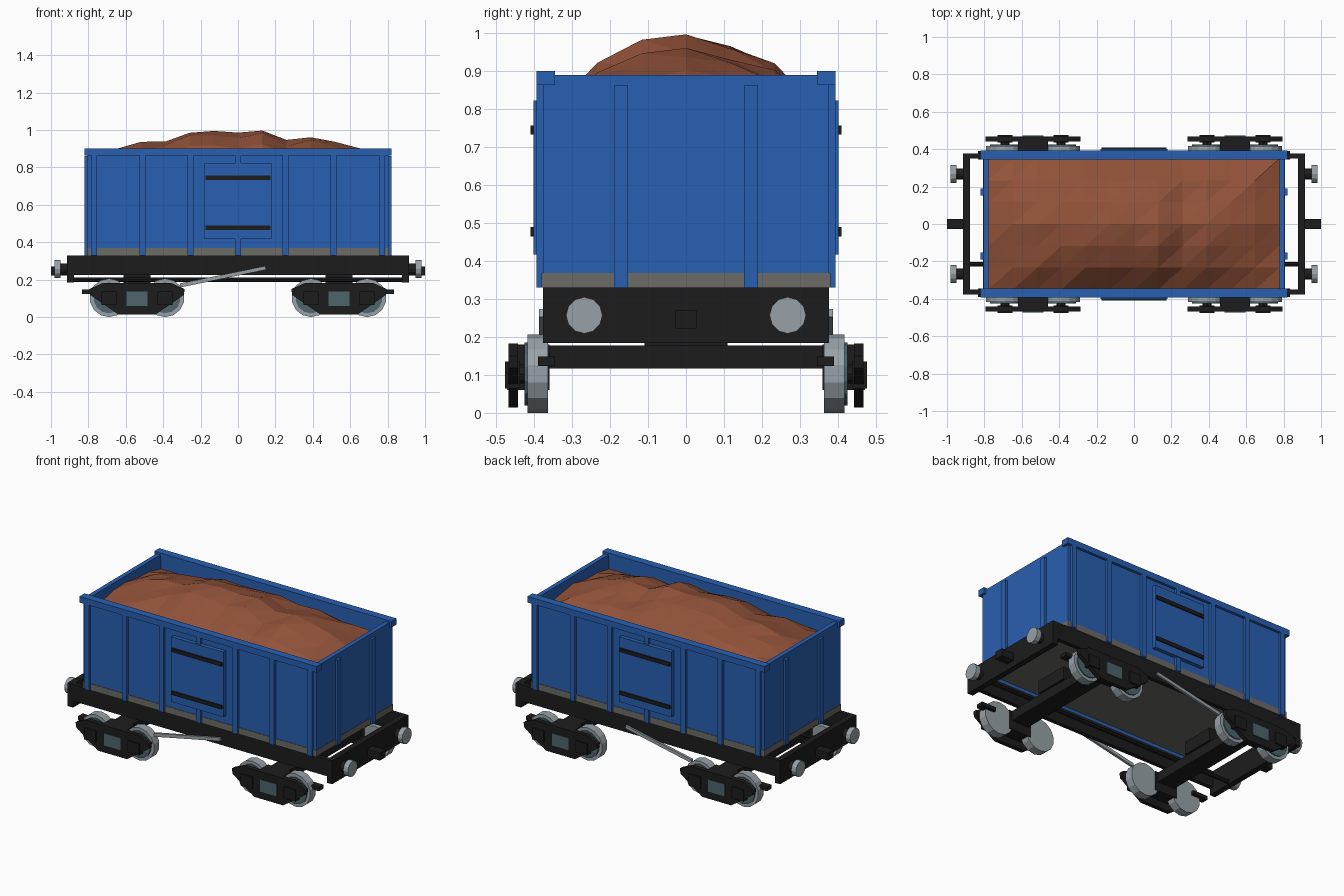
import bpy, bmesh, random
from mathutils import Vector

cube = bpy.data.objects.get("Cube")
if cube:
    bpy.data.objects.remove(cube)


def material(name, r, g, b):
    m = bpy.data.materials.new(name)
    m.use_nodes = True
    col = tuple((c / 255) ** 2.2 for c in (r, g, b)) + (1,)
    m.diffuse_color = col
    m.node_tree.nodes["Principled BSDF"].inputs["Base Color"].default_value = col
    return m


BLUE = material("wagon blue", 45, 96, 176)
BLACK = material("frame black", 34, 34, 34)
STEEL = material("light steel", 150, 160, 166)
TEAL = material("dark teal steel", 78, 101, 108)
BROWN = material("ore brown", 144, 83, 60)
GREY = material("floor grey", 107, 106, 102)


def finish(name, bm, mat):
    bmesh.ops.recalc_face_normals(bm, faces=bm.faces)
    me = bpy.data.meshes.new(name)
    bm.to_mesh(me)
    bm.free()
    me.materials.append(mat)
    ob = bpy.data.objects.new(name, me)
    bpy.context.collection.objects.link(ob)
    return ob


def box(name, mat, x, y, z):
    """Box from (min, max) ranges."""
    bm = bmesh.new()
    bmesh.ops.create_cube(bm, size=1)
    for v in bm.verts:
        v.co = [sum(r) / 2 + c * (r[1] - r[0]) for r, c in zip((x, y, z), v.co)]
    return finish(name, bm, mat)


def span(c, half):
    return (c - half, c + half)


def side(s, a, b):
    """Range a..b mirrored to the side given by sign s."""
    return tuple(sorted((s * a, s * b)))


def cylinder(name, mat, p, q, r, sides=12):
    p, q = Vector(p), Vector(q)
    bm = bmesh.new()
    bmesh.ops.create_cone(bm, cap_ends=True, segments=sides, radius1=r, radius2=r,
                          depth=(q - p).length)
    bm.transform(Vector((0, 0, 1)).rotation_difference(q - p).to_matrix().to_4x4())
    bmesh.ops.translate(bm, vec=(p + q) / 2, verts=bm.verts)
    return finish(name, bm, mat)


def plate(name, mat, profile, y0, y1):
    """Extrude an x-z outline along y."""
    bm = bmesh.new()
    f = bm.faces.new([bm.verts.new((x, y0, z)) for x, z in profile])
    ext = bmesh.ops.extrude_face_region(bm, geom=[f])["geom"]
    bmesh.ops.translate(bm, vec=(0, y1 - y0, 0),
                        verts=[g for g in ext if isinstance(g, bmesh.types.BMVert)])
    return finish(name, bm, mat)


# Floor, sills and body walls
box("floor", GREY, (-.78, .78), (-.355, .355), (.348, .372))
for s in (-1, 1):
    box("side_wall", BLUE, (-.805, .805), side(s, .35, .377), (.33, .88))
    box("side_sill", GREY, (-.807, .807), side(s, .374, .38), (.33, .368))
    box("side_rim", BLUE, (-.82, .82), side(s, .345, .394), (.863, .901))
    for x in (.255, .51, .77):
        for t in (-1, 1):
            box("side_rib", BLUE, span(t * x, .016), side(s, .37, .394), (.33, .865))
    for z in ((.33, .42), (.82, .865)):
        box("door_rib", BLUE, span(0, .016), side(s, .37, .394), z)
    # Side door with its two strap hinges
    box("door", BLUE, (-.18, .18), side(s, .37, .402), (.417, .823))
    for z in (.477, .745):
        box("door_strap", BLACK, (-.173, .173), side(s, .395, .409), span(z, .012))
    # End walls
    box("end_wall", BLUE, side(s, .777, .805), (-.376, .376), (.33, .89))
    box("end_sill", GREY, side(s, .802, .808), (-.378, .378), (.33, .368))
    for y in (-.171, .171):
        box("end_rib", BLUE, side(s, .8, .82), span(y, .018), (.33, .862))

# Ore heap
ridge = (.05, .1, .137, .138, .185, .195, .186, .197, .147, .161, .137, .103, .045)
across = (0, .66, .9, 1, .91, .65, 0)
random.seed(7)
bm = bmesh.new()
bmesh.ops.create_grid(bm, x_segments=12, y_segments=6, size=1)
for v in bm.verts:
    i, j = round((v.co.x + 1) * 6), round((v.co.y + 1) * 3)
    bump = random.uniform(-.022, .006) if 0 < j < 6 and j != 3 else 0
    v.co = (v.co.x * .777, v.co.y * .35, .8 + ridge[i] * across[j] + bump)
bmesh.ops.triangulate(bm, faces=bm.faces, quad_method='FIXED')
finish("ore_heap", bm, BROWN)

# Underframe
for s in (-1, 1):
    box("sole_bar", BLACK, (-.9, .9), side(s, .35, .376), (.225, .33))
    box("headstock", BLACK, side(s, .877, .914), (-.376, .376), (.184, .33))
    box("coupler", BLACK, side(s, .91, 1), (-.028, .028), (.222, .27))
    for y in (-.268, .268):
        cylinder("buffer_stem", BLACK, (s * .9, y, .257), (s * .95, y, .257), .03)
        cylinder("buffer_head", STEEL, (s * .948, y, .257), (s * .98, y, .257), .048)
    # Slanted brake lever
    plate("brake_lever", STEEL, [(-.31, .158), (.15, .253), (.146, .273), (-.31, .18)],
          s * .372, s * .387)
cylinder("brake_pipe", BLACK, (-.89, -.216, .2), (.89, -.216, .2), .012, 8)

# Bogies
frame = [(-.255, .15), (-.18, .183), (.18, .183), (.255, .15),
         (.25, .118), (.1, .014), (-.1, .014), (-.25, .118)]
for t in (-1, 1):
    cx = t * .54
    box("bolster", BLACK, span(cx, .06), (-.367, .367), (.117, .178))
    box("bogie_pivot", BLACK, span(cx, .073), (-.109, .109), (.178, .26))
    for s in (-1, 1):
        plate("bogie_side_frame", BLACK, [(cx + x, z) for x, z in frame], s * .442, s * .468)
        box("bolster_end", BLACK, span(cx, .08), side(s, .36, .445), (.06, .18))
        box("spring_panel", TEAL, span(cx, .057), side(s, .463, .472), (.06, .136))
        box("brake_lug", BLACK, side(t, .54 + .19, .54 + .293), side(s, .345, .39),
            (.124, .148))
        for w in (-.15, .15):
            x = cx + w
            cylinder("wheel", STEEL, (x, s * .364, .103), (x, s * .418, .103), .103, 14)
            cylinder("wheel_disc", TEAL, (x, s * .41, .103), (x, s * .426, .103), .083, 14)
            cylinder("axle_stub", BLACK, (x, s * .42, .103), (x, s * .45, .103), .025, 8)
            box("axle_box", BLACK, span(x, .04), side(s, .437, .477), (.064, .136))
